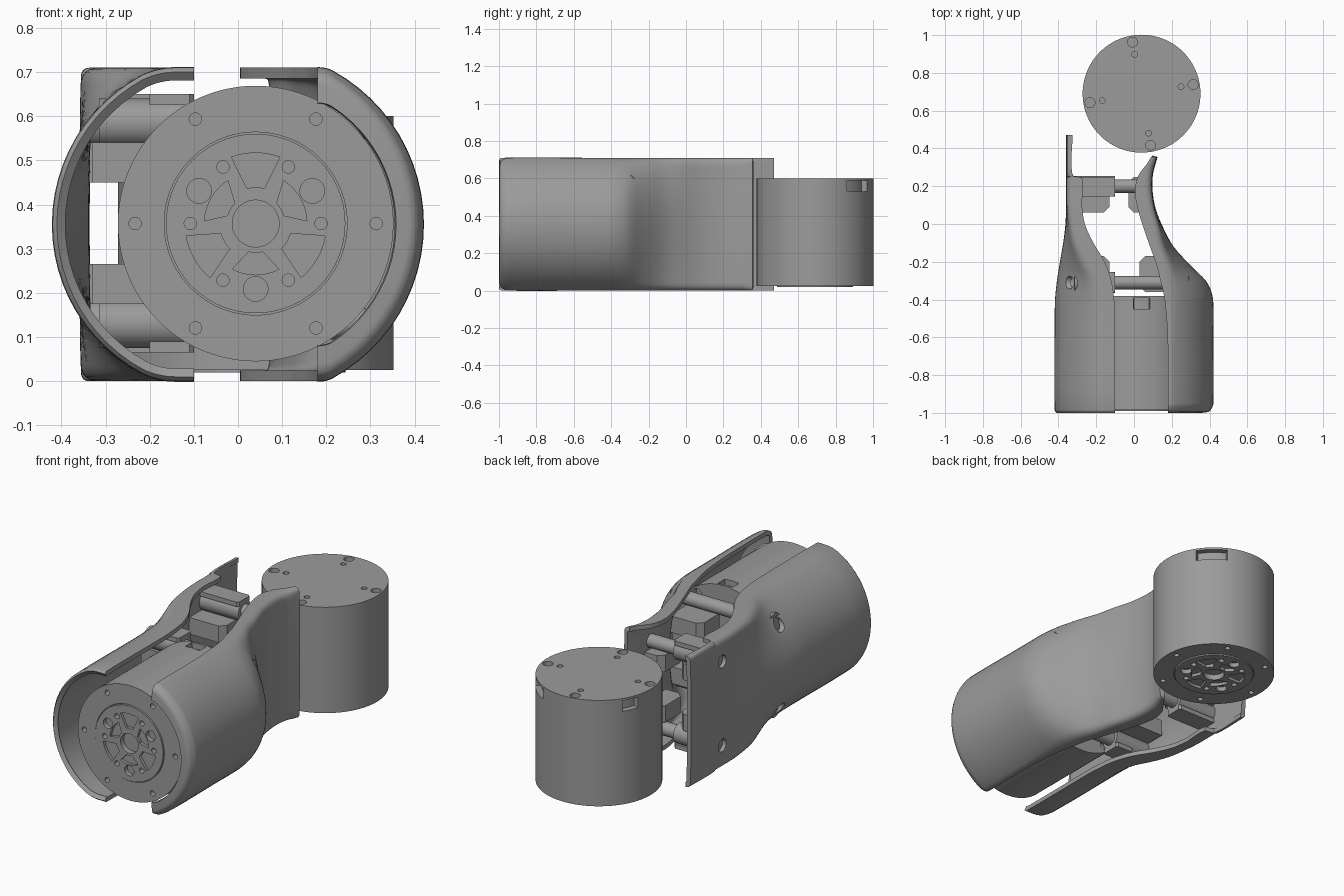
import bpy, bmesh
from math import sin, cos, asin, pi, radians
from mathutils import Matrix

if "Cube" in bpy.data.objects:
    bpy.data.objects.remove(bpy.data.objects["Cube"])

ZC = 0.355  # height of the assembly's horizontal mid-plane
GREY = bpy.data.materials.new("dark_grey")
GREY.diffuse_color = (.33, .33, .33, 1)
GREY.use_nodes = True
GREY.node_tree.nodes["Principled BSDF"].inputs["Base Color"].default_value = GREY.diffuse_color


def make(name, bm, matrix=None):
    bmesh.ops.recalc_face_normals(bm, faces=bm.faces)
    return finish(name, bm, matrix)


def finish(name, bm, matrix=None):
    me = bpy.data.meshes.new(name)
    bm.to_mesh(me)
    bm.free()
    me.materials.append(GREY)
    ob = bpy.data.objects.new(name, me)
    bpy.context.collection.objects.link(ob)
    if matrix:
        ob.matrix_world = matrix
    return ob


def activate(ob):
    bpy.ops.object.select_all(action='DESELECT')
    ob.select_set(True)
    bpy.context.view_layer.objects.active = ob


def smooth(ob):
    activate(ob)
    bpy.ops.object.shade_smooth_by_angle(angle=radians(32))


def cut(ob, cutter):
    mod = ob.modifiers.new("cut", 'BOOLEAN')
    mod.operation, mod.object, mod.solver = 'DIFFERENCE', cutter, 'EXACT'
    activate(ob)
    bpy.ops.object.modifier_apply(modifier=mod.name)
    bpy.data.objects.remove(cutter)


def prism(bm, pts, z0, z1):
    lo = [bm.verts.new((x, y, z0)) for x, y in pts]
    hi = [bm.verts.new((x, y, z1)) for x, y in pts]
    n = len(pts)
    bm.faces.new(lo[::-1])
    bm.faces.new(hi)
    for i in range(n):
        bm.faces.new((lo[i], lo[(i + 1) % n], hi[(i + 1) % n], hi[i]))


def polar(r, deg):
    return r * cos(radians(deg)), r * sin(radians(deg))


def disc(cx, cy, r, n=24):
    return [(cx + r * cos(2 * pi * i / n), cy + r * sin(2 * pi * i / n)) for i in range(n)]


def sector(r0, r1, mid, half0, half1, n=8):
    steps = [i / n * 2 - 1 for i in range(n + 1)]
    return ([polar(r1, mid + half1 * t) for t in steps]
            + [polar(r0, mid - half0 * t) for t in steps])


def lathe(bm, profile, n=96):
    rings = []
    for r, z in profile:
        if r == 0:
            rings.append([bm.verts.new((0, 0, z))] * n)
        else:
            rings.append([bm.verts.new((*polar(r, 360 * i / n), z)) for i in range(n)])
    for a, b in zip(rings, rings[1:]):
        for i in range(n):
            j = (i + 1) % n
            bm.faces.new(list(dict.fromkeys((a[i], a[j], b[j], b[i]))))


def motor(name, h, matrix):
    # body with output disc at z = 0 and cap at z = h
    bm = bmesh.new()
    lathe(bm, [(0, .03), (.053, .03), (.053, 0), (.203, 0), (.203, .014), (.207, .014),
               (.207, .005), (.312, .005), (.312, h), (0, h)])
    body = make(name, bm, matrix)
    # lightening pockets, screw holes and connector windows
    bm = bmesh.new()
    for k in range(6):
        prism(bm, disc(*polar(.273, 60 * k), .014), -.02, .035)
        prism(bm, disc(*polar(.148, 60 * k), .014), -.02, .03)
    for k in range(3):
        prism(bm, sector(.082, .16, 120 * k - 90, 14, 20), -.02, .016)
        prism(bm, sector(.066, .116, 120 * k - 30, 14, 27), -.02, .016)
        prism(bm, disc(*polar(.148, 120 * k - 30), .028), -.02, .025)
    for k in range(4):
        prism(bm, disc(*polar(.277, 35 + 90 * k), .026), h - .03, h + .02)
        prism(bm, disc(*polar(.212, 35 + 90 * k), .015), h - .03, h + .02)
    prism(bm, sector(.28, .33, -90, 8, 8), h - .07, h - .012)
    prism(bm, sector(.28, .33, 163, 15, 15), h - .07, h - .012)
    cut(body, make("cutter", bm, matrix))
    smooth(body)


motor("front_motor", .61, Matrix.Translation((.04, -.99, .357)) @ Matrix.Rotation(-pi / 2, 4, 'X'))
motor("rear_motor", .58, Matrix.Translation((.04, .69, .02)) @ Matrix.Rotation(radians(245), 4, 'Z'))


def section(xo, xc, xi, h):
    # flange, rounded corner, then circular arc; mirrored top to bottom
    s = xo - xc
    R = (h * h + s * s) / (2 * s)
    A = asin(h / R)
    f = min(.04, .85 * (xc - xi))
    a1 = A - f / R
    p0, p1 = (xc - f, h), (xo - R + R * cos(a1), R * sin(a1))
    pts = [(xi, h)]
    for i in range(7):
        t = i / 6
        pts.append(tuple((1 - t) ** 2 * p0[d] + 2 * t * (1 - t) * (xc, h)[d] + t * t * p1[d] for d in (0, 1)))
    for i in range(1, 13):
        a = a1 * (1 - i / 12)
        pts.append((xo - R + R * cos(a), R * sin(a)))
    return pts + [(x, -z) for x, z in pts[-2::-1]]


def resample(st, n=4):
    # smooth cubic interpolation between stations along y
    def slope(i):
        a, b = st[max(i - 1, 0)], st[min(i + 1, len(st) - 1)]
        return [(q - p) / (b[0] - a[0]) for p, q in zip(a, b)]
    out = []
    for i in range(len(st) - 1):
        a, b, ma, mb = st[i], st[i + 1], slope(i), slope(i + 1)
        d = b[0] - a[0]
        for k in range(n):
            t = k / n
            out.append([(2 * t**3 - 3 * t * t + 1) * p + (t**3 - 2 * t * t + t) * d * u
                        + (3 * t * t - 2 * t**3) * q + (t**3 - t * t) * d * v
                        for p, q, u, v in zip(a, b, ma, mb)])
    return out + [list(st[-1])]


def shell(name, side, stations):
    bm = bmesh.new()
    rows = []
    for y, xo, xc, xi, h in resample(stations):
        rows.append([bm.verts.new((side * x, y, ZC + z)) for x, z in section(xo, xc, xi, h)])
    for a, b in zip(rows, rows[1:]):
        for k in range(len(a) - 1):
            q = (a[k], a[k + 1], b[k + 1], b[k])
            bm.faces.new(q if side > 0 else q[::-1])
    ob = finish(name, bm)
    mod = ob.modifiers.new("wall", 'SOLIDIFY')
    mod.thickness, mod.offset = .024, -1
    activate(ob)
    bpy.ops.object.modifier_apply(modifier=mod.name)
    return ob


# stations: y, outer x, corner x, flange edge x, half height
H = .355
right = shell("right_shell", 1, [
    (-1, .358, .2, .18, .275), (-.995, .393, .2, .18, .325), (-.975, .412, .2, .18, .347),
    (-.95, .42, .2, .18, H), (-.6, .42, .2, .178, H), (-.42, .42, .2, .165, H),
    (-.36, .41, .2, .155, H), (-.3, .38, .195, .14, H), (-.22, .30, .185, .12, H),
    (-.12, .21, .155, .085, H), (-.02, .155, .135, .05, H), (.08, .115, .108, .02, H),
    (.18, .098, .094, .005, H), (.26, .10, .096, .025, H), (.32, .115, .11, .07, H),
    (.355, .125, .12, .09, H)])
left = shell("left_shell", -1, [
    (-1, .41, .18, .10, .345), (-.985, .42, .18, .10, H), (-.5, .42, .18, .10, H),
    (-.4, .418, .19, .105, H), (-.3, .408, .22, .12, H), (-.2, .392, .28, .155, H),
    (-.1, .375, .325, .215, H), (0, .363, .345, .26, H), (.1, .36, .355, .275, H),
    (.245, .36, .355, .275, H), (.255, .36, .355, .325, H), (.47, .36, .355, .325, H)])

# bolt holes through the left shell
POSTS = [(y, z) for y in (-.31, .2) for z in (.13, .585)]
TO_X = Matrix.Rotation(pi / 2, 4, 'Y')  # local z becomes world x
bm = bmesh.new()
for y, z in POSTS:
    prism(bm, disc(-z, y, .034, 32), -.5, -.28)
cut(left, make("cutter", bm, TO_X))
smooth(left)
smooth(right)


def rib(bm, x0, x1, y0, y1, za, zb, c=.03):
    # plate whose x1 end has chamfered corners
    e = c if x1 > x0 else -c
    z0, z1 = sorted((za, zb))
    prism(bm, [(x0, y0), (x1 - e, y0), (x1, y0 + c), (x1, y1 - c), (x1 - e, y1), (x0, y1)], z0, z1)


# bosses, cross pins and chamfered ribs between the shells
for i, (y, z) in enumerate(POSTS):
    front = y < 0
    x0, x1 = (-.315, .29) if front else (-.337, .08)
    bm = bmesh.new()
    prism(bm, disc(-z, y, .055, 40), x0, -.10)
    smooth(make(f"boss_{i}", bm, TO_X))
    bm = bmesh.new()
    prism(bm, disc(-z, y, .036, 32), -.10, x1)
    smooth(make(f"cross_pin_{i}", bm, TO_X))
    up = 1 if z > ZC else -1
    inner, outer = (z - up * .135, z - up * .045), (z + up * .04, z + up * .065)
    bm = bmesh.new()
    if front:
        rib(bm, -.33, -.13, -.36, -.17, *inner)
        rib(bm, .22, .03, -.36, -.17, *inner)
        rib(bm, -.2, -.10, -.365, -.255, *outer, .01)
    else:
        rib(bm, -.34, -.13, .06, .25, *inner)
        rib(bm, .08, -.03, .06, .25, *inner)
        rib(bm, -.33, -.10, .145, .25, *outer, .01)
    make(f"ribs_{i}", bm)
